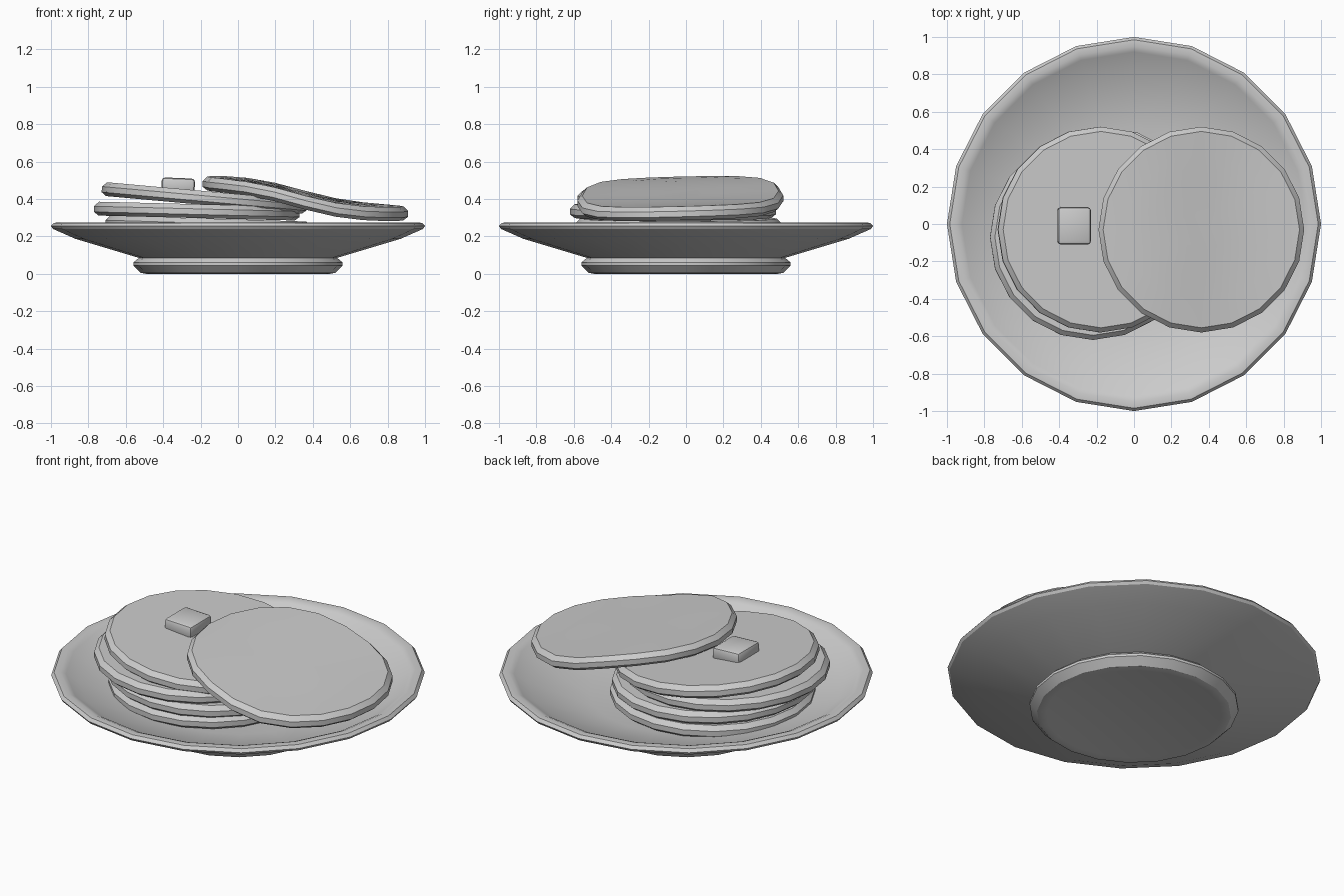
import bpy, bmesh, math
from mathutils import Matrix, Vector

if "Cube" in bpy.data.objects:
    bpy.data.objects.remove(bpy.data.objects["Cube"])

SIDES = 20


def finish(name, bm, angle=30):
    bmesh.ops.recalc_face_normals(bm, faces=bm.faces)
    me = bpy.data.meshes.new(name)
    bm.to_mesh(me)
    bm.free()
    ob = bpy.data.objects.new(name, me)
    bpy.context.collection.objects.link(ob)
    bpy.ops.object.select_all(action='DESELECT')
    ob.select_set(True)
    bpy.context.view_layer.objects.active = ob
    bpy.ops.object.shade_smooth_by_angle(angle=math.radians(angle))
    return ob


def lathe(profile):
    """Revolve (radius, z) points; both ends are closed with a flat cap."""
    bm = bmesh.new()
    rings = []
    for r, z in profile:
        rings.append([bm.verts.new((r * math.cos(2 * math.pi * i / SIDES),
                                    r * math.sin(2 * math.pi * i / SIDES), z))
                      for i in range(SIDES)])
    for a, b in zip(rings, rings[1:]):
        for i in range(SIDES):
            j = (i + 1) % SIDES
            bm.faces.new((a[i], a[j], b[j], b[i]))
    bm.faces.new(rings[0])
    bm.faces.new(rings[-1])
    return bm


# plate: foot, flared underside, rim and dished inside
finish("plate", lathe([
    (0.47, 0.006), (0.495, 0.0), (0.52, 0.005), (0.56, 0.045), (0.56, 0.06),
    (0.53, 0.085), (0.87, 0.187), (0.99, 0.24), (1.0, 0.255), (0.985, 0.272),
    (0.95, 0.275), (0.92, 0.262), (0.85, 0.217), (0.52, 0.14)]))

PANCAKE = [(0.12, -0.037), (0.27, -0.037), (0.40, -0.037), (0.525, -0.037),
           (0.55, -0.018), (0.55, 0.012), (0.525, 0.037),
           (0.40, 0.037), (0.27, 0.037), (0.12, 0.037)]

# stacked pancakes: x, y, z of centre and tilt about y
stack = [(-0.15, -0.035, 0.185, 0.0), (-0.16, -0.04, 0.258, 0.03),
         (-0.22, -0.07, 0.335, 0.025), (-0.18, -0.03, 0.405, 0.09)]
for n, (x, y, z, tilt) in enumerate(stack):
    bm = lathe(PANCAKE)
    bm.transform(Matrix.Translation((x, y, z)) @ Matrix.Rotation(tilt, 4, 'Y'))
    finish(f"stacked_pancake_{n + 1}", bm)

# leaning pancake: draped off the stack onto the rim in a soft S bend
bm = lathe(PANCAKE)
for v in bm.verts:
    v.co.x += 0.36
    v.co.y -= 0.03
    v.co.z += 0.405 - 0.085 * math.tanh((v.co.x - 0.32) / 0.3) + 0.025 * v.co.y
finish("leaning_pancake", bm)

# butter pat
bm = bmesh.new()
bmesh.ops.create_cube(bm, size=1)
bmesh.ops.scale(bm, vec=Vector((0.178, 0.2, 0.08)), verts=bm.verts)
bmesh.ops.bevel(bm, geom=bm.edges[:], offset=0.018, segments=2, profile=0.5,
                affect='EDGES')
bm.transform(Matrix.Translation((-0.32, -0.01, 0.472))
             @ Matrix.Rotation(0.04, 4, 'Y'))
finish("butter_pat", bm)
